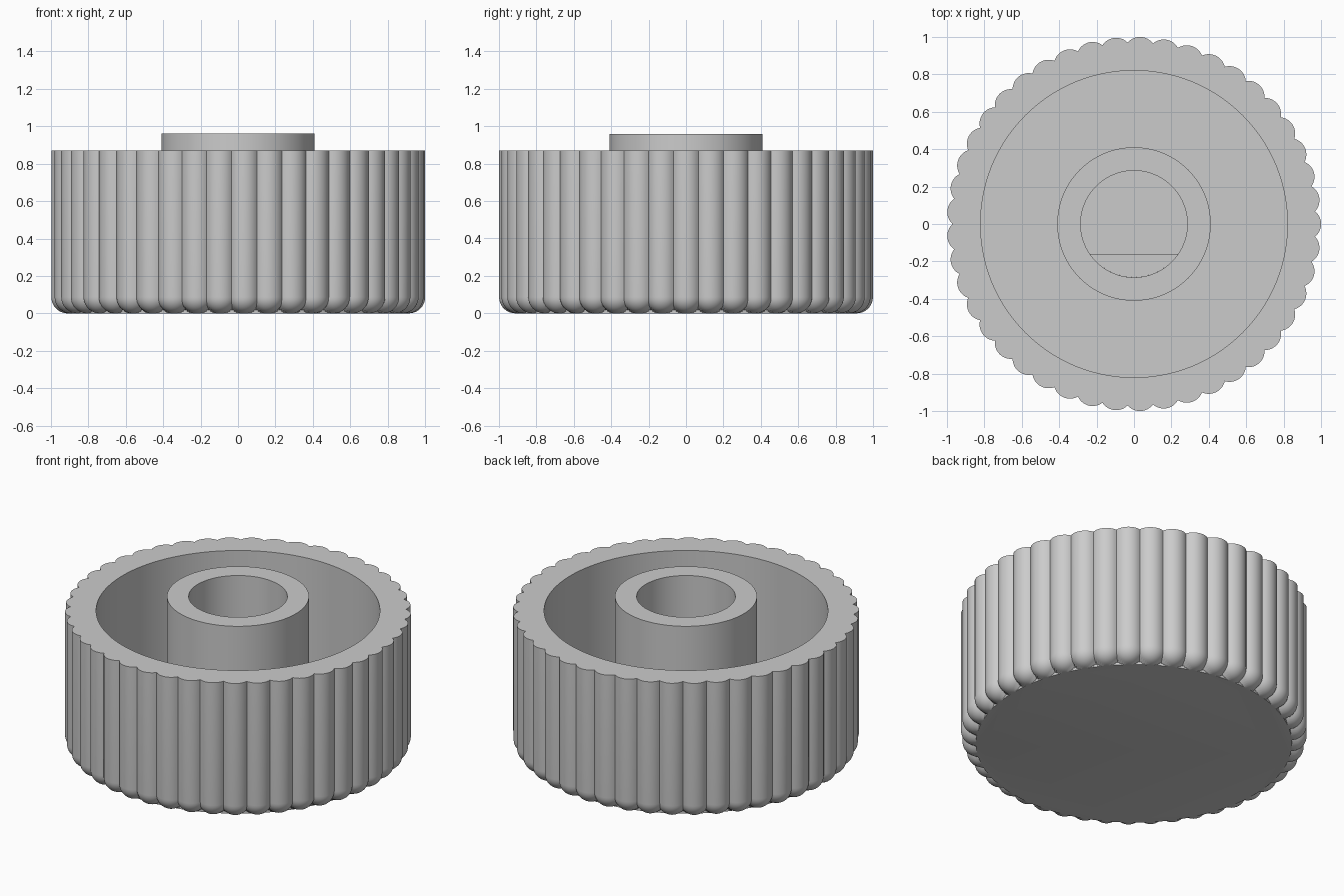
import bpy, bmesh, math

if "Cube" in bpy.data.objects:
    bpy.data.objects.remove(bpy.data.objects["Cube"], do_unlink=True)

FLUTES, STEPS = 45, 12
N = FLUTES * STEPS
CORE, FLUTE_R = 0.913, 0.087
RIM_TOP, HUB_TOP, FLOOR = 0.87, 0.96, 0.16
CAVITY_R, HUB_R, BORE_R = 0.82, 0.41, 0.285
FLAT_Y, FLAT_TOP = -0.16, 0.55

grey = bpy.data.materials.new("light grey plastic")
grey.use_nodes = True
colour = (0.6, 0.6, 0.6, 1)
grey.diffuse_color = colour
grey.node_tree.nodes["Principled BSDF"].inputs["Base Color"].default_value = colour


def finish(bm, name):
    bmesh.ops.recalc_face_normals(bm, faces=bm.faces)
    mesh = bpy.data.meshes.new(name)
    bm.to_mesh(mesh)
    bm.free()
    mesh.materials.append(grey)
    obj = bpy.data.objects.new(name, mesh)
    bpy.context.collection.objects.link(obj)
    bpy.ops.object.select_all(action="DESELECT")
    obj.select_set(True)
    bpy.context.view_layer.objects.active = obj
    bpy.ops.object.shade_smooth_by_angle(angle=math.radians(30))
    return obj


def fluted(r):
    """Outline radius by angle: a ring of round flutes joined to the core."""
    def radius(i):
        a = ((i % STEPS) / STEPS - 0.5) * math.tau / FLUTES
        side = CORE * math.sin(a)
        if r <= abs(side):
            return CORE
        return max(CORE, CORE * math.cos(a) + math.sqrt(r * r - side * side))
    return radius


def plain(r):
    return lambda i: r


def lathe(name, rings, closed=False):
    """Bridge rings of (radius function, height); cap the ends or close the loop."""
    bm = bmesh.new()
    loops = []
    for radius, z in rings:
        loop = []
        for i in range(N):
            a = (i / STEPS - 0.5) * math.tau / FLUTES
            loop.append(bm.verts.new((radius(i) * math.cos(a), radius(i) * math.sin(a), z)))
        loops.append(loop)
    pairs = list(zip(loops, loops[1:]))
    if closed:
        pairs.append((loops[-1], loops[0]))
    else:
        bm.faces.new(loops[0])
        bm.faces.new(loops[-1])
    for low, high in pairs:
        for i in range(N):
            j = (i + 1) % N
            bm.faces.new((low[i], low[j], high[j], high[i]))
    return finish(bm, name)


# Fluted cup with rounded lower ends on the flutes
rings = [(plain(CORE), 0)]
for k in range(1, 11):
    t = k / 10 * math.pi / 2
    rings.append((fluted(FLUTE_R * math.sin(t)), FLUTE_R * (1 - math.cos(t))))
rings += [(fluted(FLUTE_R), RIM_TOP), (plain(CAVITY_R), RIM_TOP), (plain(CAVITY_R), FLOOR)]
lathe("grip_wheel", rings)

# Central hub tube
base = FLOOR - 0.02
lathe("hub", [(plain(HUB_R), base), (plain(HUB_R), HUB_TOP),
              (plain(BORE_R), HUB_TOP), (plain(BORE_R), base)], closed=True)

# Flat-sided key deep in the bore
bm = bmesh.new()
half = math.acos(-FLAT_Y / BORE_R)
arc = [-math.pi / 2 + half * (k / 16 - 1) for k in range(33)]
outline = [bm.verts.new((BORE_R * math.cos(a), BORE_R * math.sin(a), base)) for a in arc]
face = bm.faces.new(outline)
top = bmesh.ops.extrude_face_region(bm, geom=[face])
verts = [g for g in top["geom"] if isinstance(g, bmesh.types.BMVert)]
bmesh.ops.translate(bm, verts=verts, vec=(0, 0, FLAT_TOP - base))
finish(bm, "shaft_flat")
